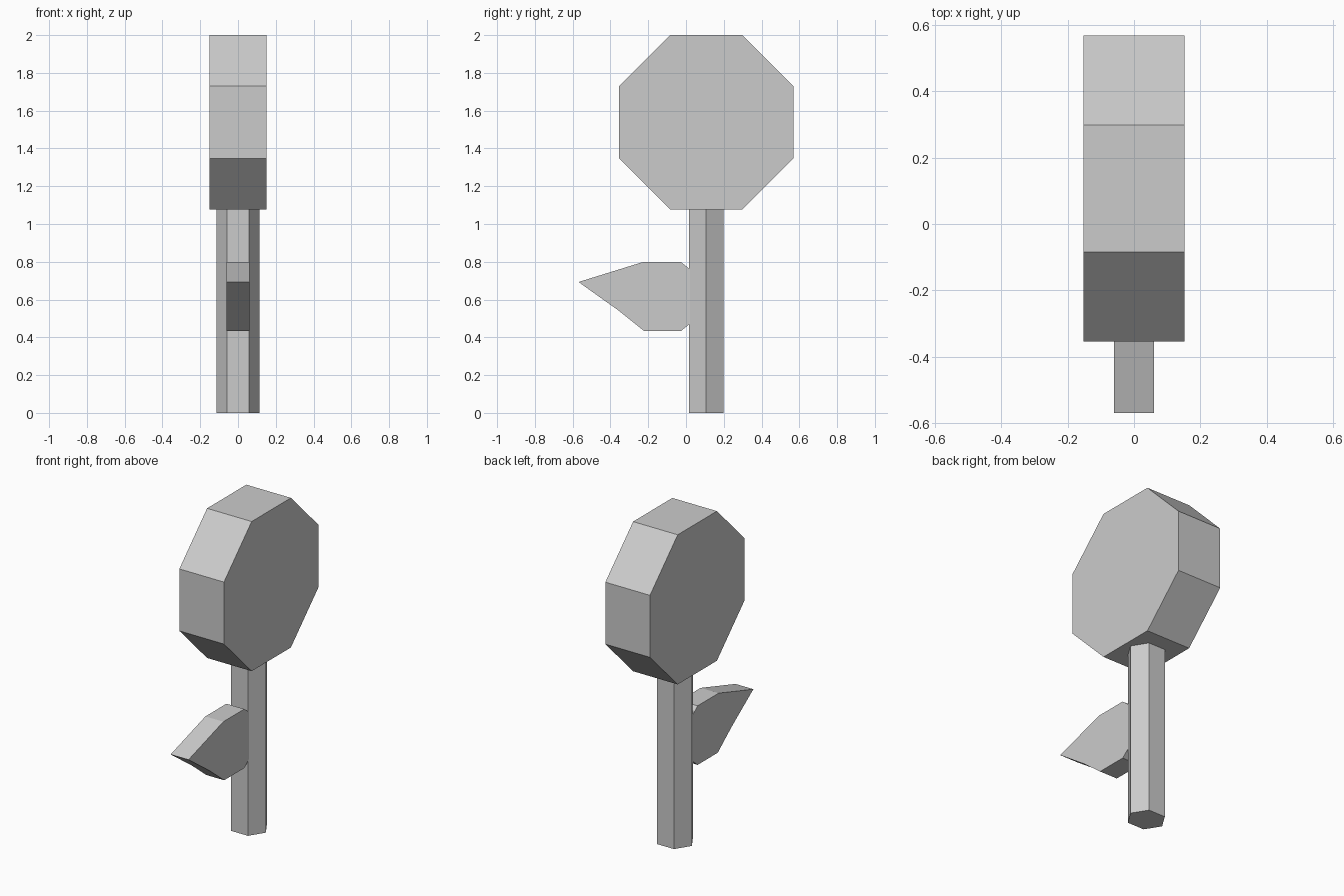
import bpy, bmesh
from math import sin, cos, pi
from mathutils import Vector

if "Cube" in bpy.data.objects:
    bpy.data.objects.remove(bpy.data.objects["Cube"])


def prism(name, base, offset):
    """Extrude a closed polygon along offset into a flat-shaded solid."""
    bm = bmesh.new()
    face = bm.faces.new([bm.verts.new(p) for p in base])
    top = bmesh.ops.extrude_face_region(bm, geom=[face], use_keep_orig=True)
    verts = [g for g in top["geom"] if isinstance(g, bmesh.types.BMVert)]
    bmesh.ops.translate(bm, vec=Vector(offset), verts=verts)
    bmesh.ops.recalc_face_normals(bm, faces=bm.faces)
    mesh = bpy.data.meshes.new(name)
    bm.to_mesh(mesh)
    bm.free()
    obj = bpy.data.objects.new(name, mesh)
    bpy.context.collection.objects.link(obj)
    return obj


def ring(sides, ru, rv, turn=0.0):
    return [(ru * cos(2 * pi * i / sides + turn), rv * sin(2 * pi * i / sides + turn))
            for i in range(sides)]


AXIS_Y = 0.107

# Octagonal flower head, standing in the YZ plane
R = 0.461 / cos(pi / 8)
prism("flower_head",
      [(-0.152, AXIS_Y + u, 1.539 + v) for u, v in ring(8, R, R, pi / 8)],
      (0.304, 0, 0))

# Six-sided stem, slightly narrower in depth
prism("stem",
      [(u, AXIS_Y + v, 0) for u, v in ring(6, 0.115, 0.092 / sin(pi / 3))],
      (0, 0, 1.08))

# Leaf: a stretched octagon with one front corner pulled out to a tip
leaf = [(0.108, 0.69), (-0.026, 0.798), (-0.23, 0.798), (-0.569, 0.693),
        (-0.36, 0.544), (-0.222, 0.434), (-0.026, 0.434), (0.108, 0.544)]
prism("leaf", [(-0.061, y, z) for y, z in leaf], (0.122, 0, 0))
